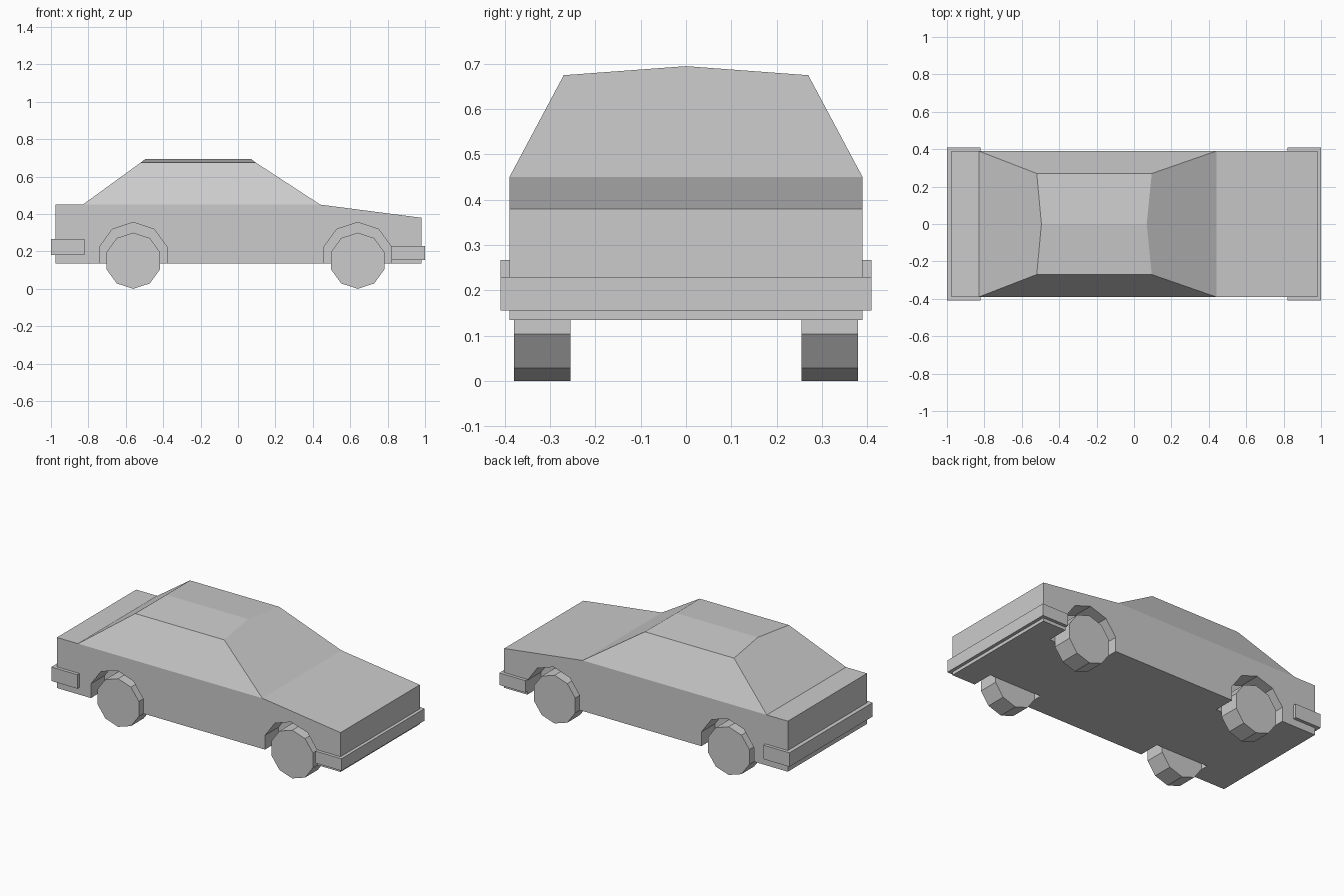
import bpy, bmesh, math
from mathutils import Matrix

cube = bpy.data.objects.get("Cube")
if cube:
    bpy.data.objects.remove(cube, do_unlink=True)

paint = bpy.data.materials.new("plain grey")
paint.use_nodes = True
GREY = (0.6, 0.6, 0.6, 1)
paint.diffuse_color = GREY
paint.node_tree.nodes["Principled BSDF"].inputs["Base Color"].default_value = GREY

HALF = 0.39            # half width of the body
WELL = 0.255           # inner side of wheels and wheel wells
FLOOR = 0.135
AXLES = {"front": 0.64, "rear": -0.56}
SIDES = {"left": 1, "right": -1}


def make_object(name, bm):
    bmesh.ops.recalc_face_normals(bm, faces=bm.faces)
    mesh = bpy.data.meshes.new(name)
    bm.to_mesh(mesh)
    bm.free()
    mesh.materials.append(paint)
    obj = bpy.data.objects.new(name, mesh)
    bpy.context.collection.objects.link(obj)
    return obj


def box(name, x0, x1, half_y, z0, z1):
    bm = bmesh.new()
    size = Matrix.Diagonal((x1 - x0, 2 * half_y, z1 - z0, 1))
    place = Matrix.Translation(((x0 + x1) / 2, 0, (z0 + z1) / 2))
    bmesh.ops.create_cube(bm, size=1, matrix=place @ size)
    return make_object(name, bm)


def prism(name, outline, y0, y1):
    """Extrude an (x, z) outline from y0 to y1."""
    bm = bmesh.new()
    face = bm.faces.new([bm.verts.new((x, y0, z)) for x, z in outline])
    moved = bmesh.ops.extrude_face_region(bm, geom=[face], use_keep_orig=True)["geom"]
    verts = [v for v in moved if isinstance(v, bmesh.types.BMVert)]
    bmesh.ops.translate(bm, verts=verts, vec=(0, y1 - y0, 0))
    return make_object(name, bm)


def arc(cx, cz, radius, steps):
    """Points at tenth-turn steps, counted from the top."""
    return [(cx + radius * math.sin(math.radians(36 * k)),
             cz + radius * math.cos(math.radians(36 * k))) for k in steps]


# Body shell: lower hull with the cabin growing out of its top
profile = [(-0.975, FLOOR), (-0.975, 0.45), (-0.83, 0.45),
           (0.44, 0.45), (0.98, 0.38), (0.98, FLOOR)]
bm = bmesh.new()
a, b = [[bm.verts.new((x, s * HALF, z)) for x, z in profile] for s in (-1, 1)]
bm.faces.new(a)
bm.faces.new(b)
for i in range(len(profile)):
    j = (i + 1) % len(profile)
    if i != 2:         # left open under the cabin
        bm.faces.new((a[i], a[j], b[j], b[i]))
ra, rb = [[bm.verts.new((x, s * 0.27, 0.675)) for x in (-0.52, 0.095)] for s in (-1, 1)]
ridge = [bm.verts.new((x, 0, 0.695)) for x in (-0.495, 0.068)]
for low, roof in ((a, ra), (b, rb)):
    bm.faces.new((low[2], low[3], roof[1], roof[0]))      # side windows
    bm.faces.new((roof[0], roof[1], ridge[1], ridge[0]))  # roof half
for k in (0, 1):                                          # rear and front glass
    bm.faces.new((a[2 + k], ra[k], ridge[k], rb[k], b[2 + k]))
body = make_object("body", bm)

# Wheel wells cut into the body sides
cutters = []
for axle, x in AXLES.items():
    arch = arc(x, 0.165, 0.19, range(-2, 3))
    outline = [(arch[0][0], 0.05)] + arch + [(arch[-1][0], 0.05)]
    for side, s in SIDES.items():
        cutter = prism(f"{axle}_{side}_well_cutter", outline, s * WELL, s * 0.5)
        cutter.hide_render = True
        mod = body.modifiers.new("wheel_well", "BOOLEAN")
        mod.operation = "DIFFERENCE"
        mod.solver = "EXACT"
        mod.object = cutter
        cutters.append(cutter)
graph = bpy.context.evaluated_depsgraph_get()
cut_mesh = bpy.data.meshes.new_from_object(body.evaluated_get(graph))
body.modifiers.clear()
body.data = cut_mesh
for cutter in cutters:
    bpy.data.objects.remove(cutter, do_unlink=True)

# Ten-sided wheels
for axle, x in AXLES.items():
    for side, s in SIDES.items():
        prism(f"{axle}_{side}_wheel", arc(x, 0.15, 0.15, range(10)), s * WELL, s * 0.38)

# Bumpers wrapping both ends
box("front_bumper", 0.82, 1.0, 0.41, 0.155, 0.23)
box("rear_bumper", -1.0, -0.82, 0.41, 0.18, 0.267)
